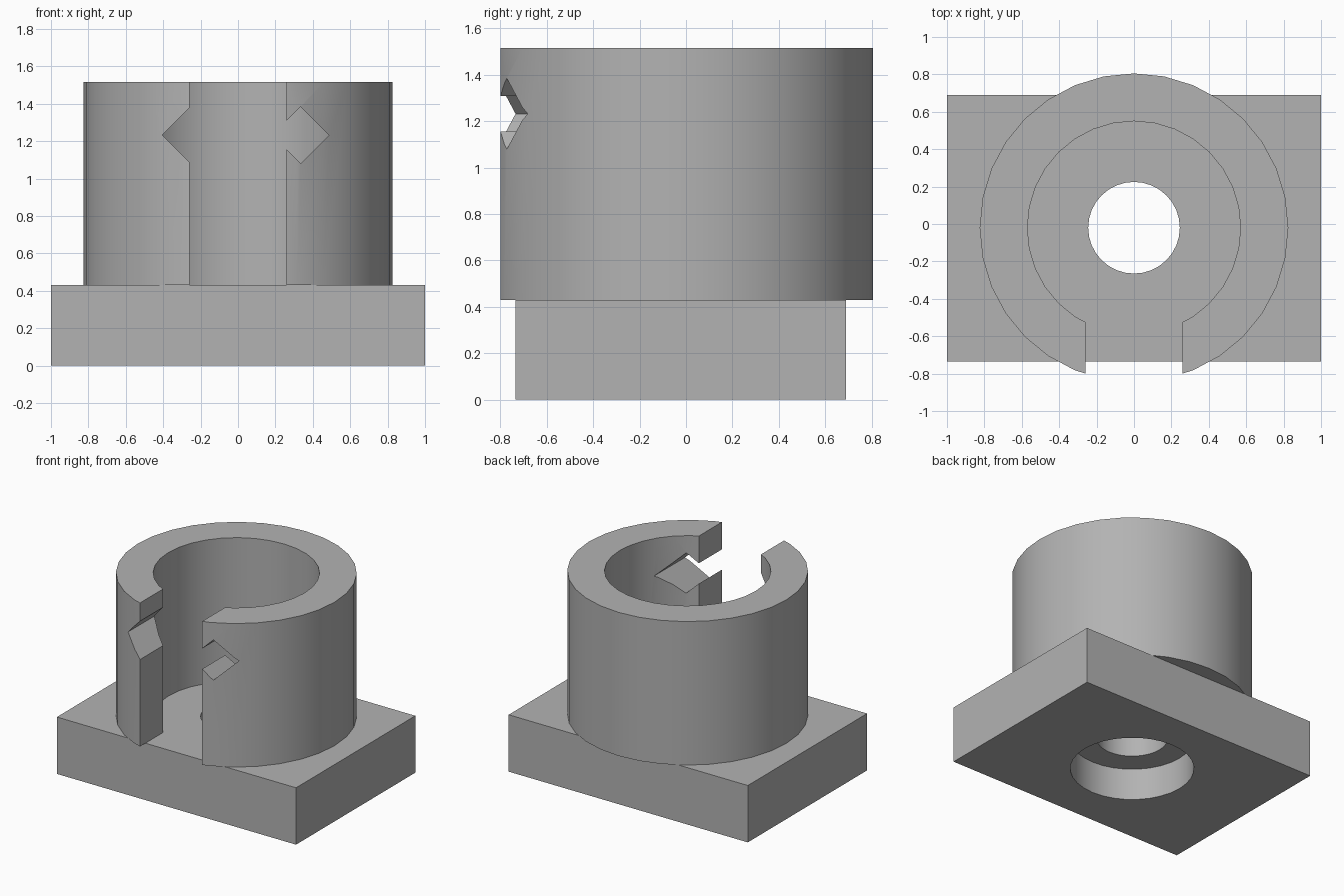
import bpy
import math

cube = bpy.data.objects.get("Cube")
if cube:
    bpy.data.objects.remove(cube, do_unlink=True)

AXIS_Y = -0.02      # shared centre line of collar and bore
BASE_TOP = 0.43
TOP = 1.515
SEGMENTS = 32

grey = bpy.data.materials.new("plain grey")
grey.use_nodes = True
grey.diffuse_color = (0.45, 0.45, 0.45, 1)
grey.node_tree.nodes["Principled BSDF"].inputs["Base Color"].default_value = (0.45, 0.45, 0.45, 1)


def finish(obj, name):
    obj.name = name
    obj.data.materials.append(grey)
    return obj


def box(name, x, y, z, turn=0.0):
    """Box from (min, max) ranges, optionally turned about the y axis."""
    ranges = (x, y, z)
    bpy.ops.mesh.primitive_cube_add(size=1, location=[sum(r) / 2 for r in ranges])
    obj = bpy.context.object
    obj.scale = [r[1] - r[0] for r in ranges]
    obj.rotation_euler.y = turn
    bpy.ops.object.transform_apply(location=False, rotation=True, scale=True)
    return finish(obj, name)


def cylinder(name, radius, z):
    bpy.ops.mesh.primitive_cylinder_add(
        vertices=SEGMENTS, radius=radius, depth=z[1] - z[0],
        location=(0, AXIS_Y, sum(z) / 2))
    return finish(bpy.context.object, name)


def cut(target, cutters):
    bpy.context.view_layer.objects.active = target
    for cutter in cutters:
        cutter.hide_render = True
        mod = target.modifiers.new("cut", 'BOOLEAN')
        mod.operation = 'DIFFERENCE'
        mod.solver = 'EXACT'
        mod.object = cutter
        bpy.ops.object.modifier_apply(modifier=mod.name)
        bpy.data.objects.remove(cutter, do_unlink=True)


def shade(obj):
    bpy.ops.object.select_all(action='DESELECT')
    obj.select_set(True)
    bpy.context.view_layer.objects.active = obj
    bpy.ops.object.shade_smooth_by_angle(angle=math.radians(30))


# Rectangular base with a through bore and a wider counterbore below
base = box("base_block", (-1, 1), (-0.735, 0.69), (0, BASE_TOP))
cut(base, [
    cylinder("bore_cutter", 0.245, (-0.1, 0.6)),
    cylinder("counterbore_cutter", 0.425, (-0.1, 0.24)),
])
shade(base)

# Round collar, hollow and open at the front
collar = cylinder("split_collar", 0.825, (BASE_TOP, TOP))
cutters = [
    cylinder("hollow_cutter", 0.57, (0.3, 1.7)),
    box("slot_cutter", (-0.26, 0.26), (-1, AXIS_Y), (0.3, 1.7)),
]
# Diamond notches through both arms of the collar
half_side = 0.152 / math.sqrt(2)
for side, x in (("right", -0.253), ("left", 0.335)):
    cutters.append(box(
        side + "_notch_cutter", (x - half_side, x + half_side), (-1, -0.1),
        (1.232 - half_side, 1.232 + half_side), math.radians(45)))
cut(collar, cutters)
shade(collar)
